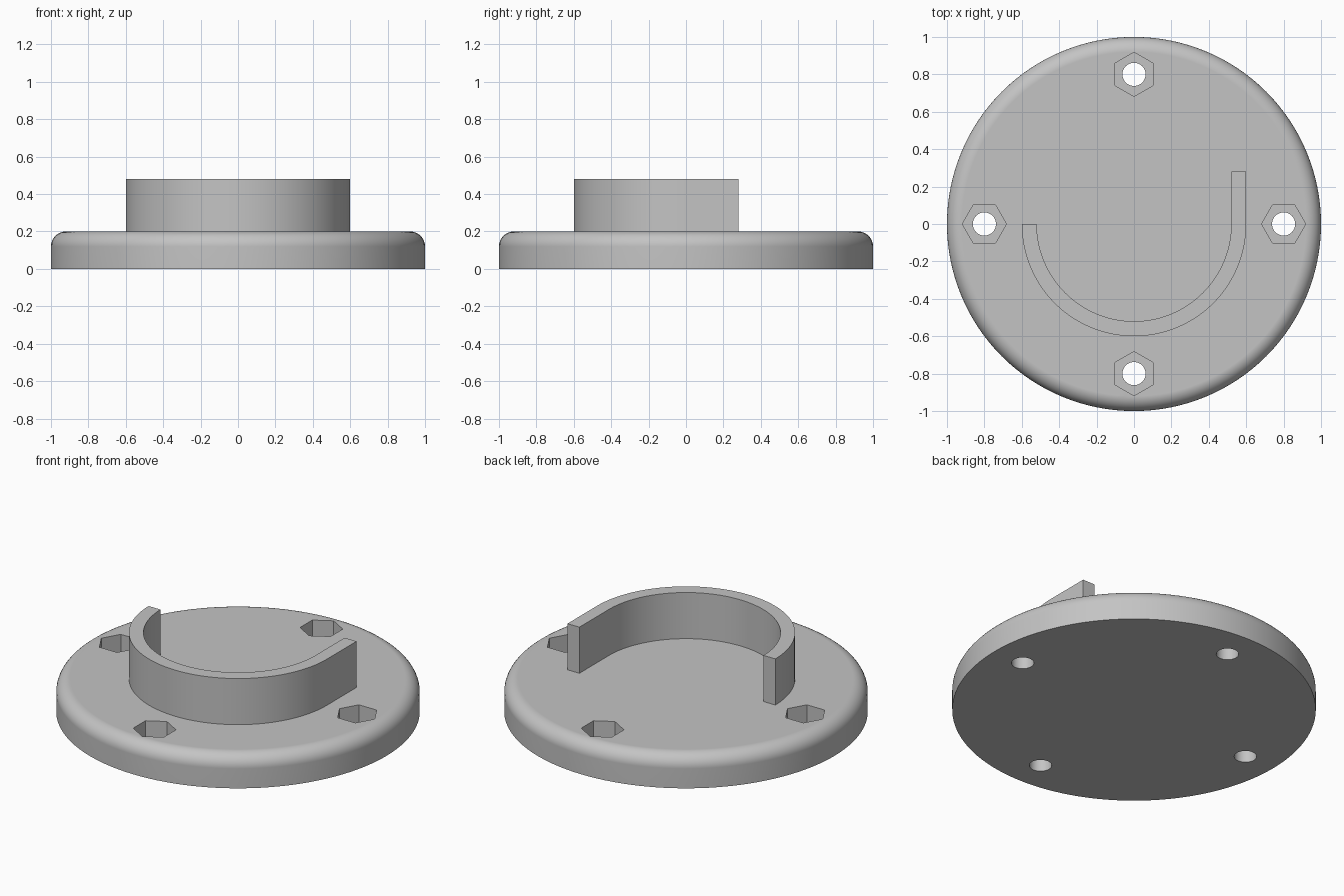
import bpy, bmesh, math

cube = bpy.data.objects.get("Cube")
if cube:
    bpy.data.objects.remove(cube, do_unlink=True)

GREY = (0.55, 0.55, 0.55, 1)
mat = bpy.data.materials.new("plain grey")
mat.use_nodes = True
mat.diffuse_color = GREY
mat.node_tree.nodes["Principled BSDF"].inputs["Base Color"].default_value = GREY


def prism(name, outline, z0, z1):
    """Extrude a closed xy outline from z0 to z1."""
    bm = bmesh.new()
    face = bm.faces.new([bm.verts.new((x, y, z0)) for x, y in outline])
    top = bmesh.ops.extrude_face_region(bm, geom=[face])["geom"]
    verts = [v for v in top if isinstance(v, bmesh.types.BMVert)]
    bmesh.ops.translate(bm, verts=verts, vec=(0, 0, z1 - z0))
    bmesh.ops.recalc_face_normals(bm, faces=bm.faces)
    mesh = bpy.data.meshes.new(name)
    bm.to_mesh(mesh)
    bm.free()
    obj = bpy.data.objects.new(name, mesh)
    obj.data.materials.append(mat)
    bpy.context.collection.objects.link(obj)
    return obj


def circle(radius, sides, cx=0, cy=0, turn=0):
    angles = [turn + math.tau * i / sides for i in range(sides)]
    return [(cx + radius * math.cos(a), cy + radius * math.sin(a)) for a in angles]


def activate(obj):
    bpy.ops.object.select_all(action="DESELECT")
    obj.select_set(True)
    bpy.context.view_layer.objects.active = obj


def shade(obj):
    activate(obj)
    bpy.ops.object.shade_smooth_by_angle(angle=math.radians(30))
    normals = obj.modifiers.new("even_shading", "WEIGHTED_NORMAL")
    normals.keep_sharp = True


# Round base with a filleted upper rim
base = prism("base_disc", circle(1, 128), 0, 0.2)
bm = bmesh.new()
bm.from_mesh(base.data)
rim = [e for e in bm.edges if all(v.co.z > 0.19 for v in e.verts)]
bmesh.ops.bevel(bm, geom=rim, offset=0.08, offset_type="OFFSET", segments=8,
                profile=0.5, affect="EDGES", clamp_overlap=False)
bm.to_mesh(base.data)
bm.free()

# Four bolt holes with hexagonal nut pockets pointing outward
for i in range(4):
    turn = i * math.pi / 2
    cx, cy = 0.8 * math.cos(turn), 0.8 * math.sin(turn)
    cutters = [
        prism("nut_pocket_cutter", circle(0.118, 6, cx, cy, turn), 0.08, 0.3),
        prism("bolt_hole_cutter", circle(0.062, 32, cx, cy), -0.1, 0.35),
    ]
    for cutter in cutters:
        cut = base.modifiers.new("cut", "BOOLEAN")
        cut.operation = "DIFFERENCE"
        cut.solver = "EXACT"
        cut.object = cutter
        activate(base)
        bpy.ops.object.modifier_apply(modifier=cut.name)
        bpy.data.objects.remove(cutter, do_unlink=True)
shade(base)


# Hook-shaped wall: half ring with one straight extension
def half_arc(radius, steps=64):
    angles = [math.pi + math.pi * i / steps for i in range(steps + 1)]
    return [(radius * math.cos(a), radius * math.sin(a)) for a in angles]


outer = half_arc(0.6) + [(0.6, 0.28)]
inner = half_arc(0.52) + [(0.52, 0.28)]
wall = prism("curved_wall", outer + inner[::-1], 0.2, 0.48)
shade(wall)
